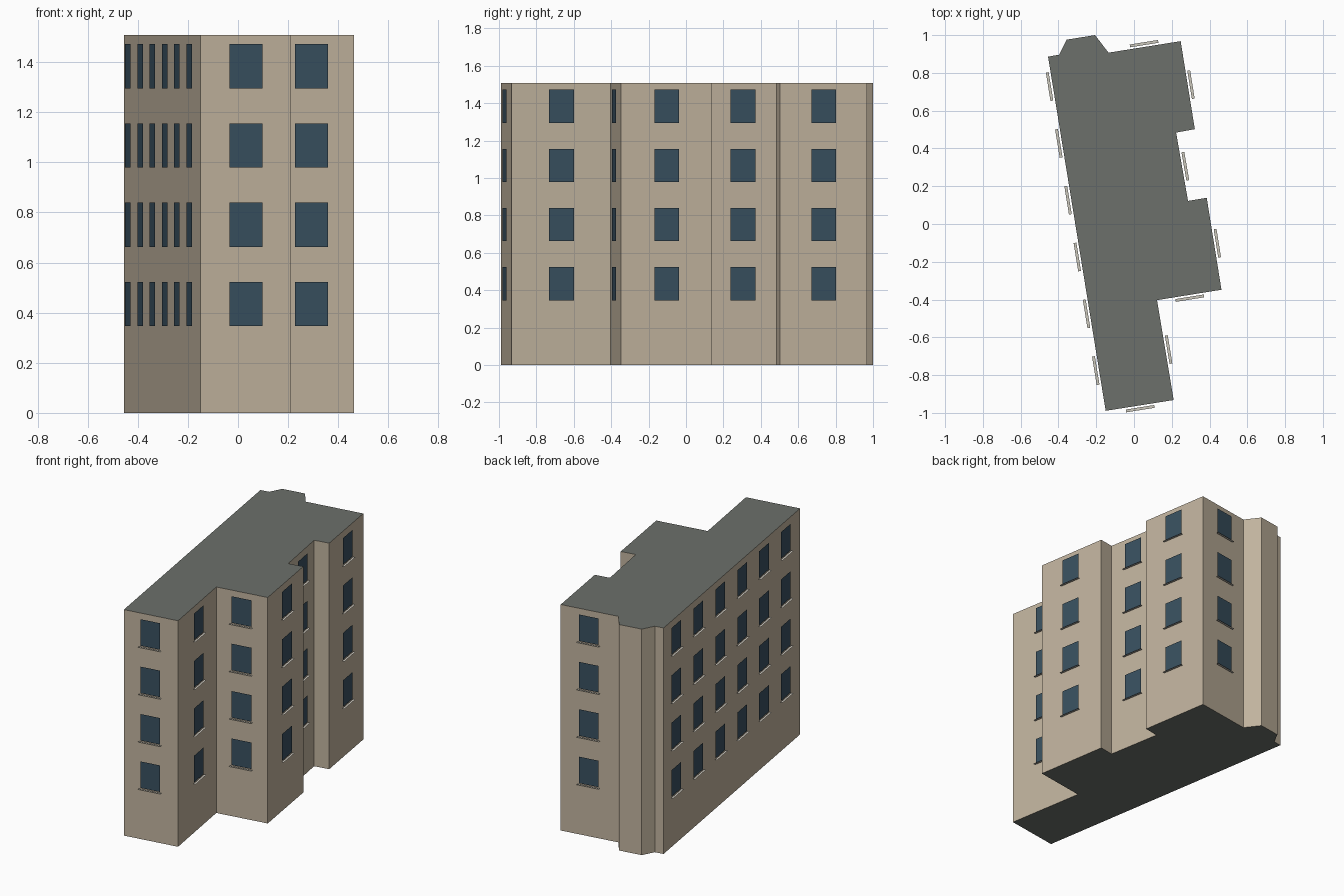
import bpy, bmesh
from mathutils import Vector

if "Cube" in bpy.data.objects:
    bpy.data.objects.remove(bpy.data.objects["Cube"])

HEIGHT = 1.508
WIN_W, WIN_H = 0.134, 0.177
SILL_W = 0.152
FLOORS = [0.346 + 0.3163 * i for i in range(4)]


def material(name, rgb):
    m = bpy.data.materials.new(name)
    m.diffuse_color = (*rgb, 1)
    m.use_nodes = True
    m.node_tree.nodes["Principled BSDF"].inputs["Base Color"].default_value = m.diffuse_color
    return m


WALL = material("wall_render", (0.53, 0.45, 0.34))
ROOF = material("roof_grey", (0.15, 0.16, 0.145))
GLASS = material("window_glass", (0.04, 0.08, 0.115))
SILL = material("sill_stone", (0.60, 0.57, 0.50))


def make_object(name, bm, mats):
    mesh = bpy.data.meshes.new(name)
    bm.to_mesh(mesh)
    bm.free()
    for m in mats:
        mesh.materials.append(m)
    ob = bpy.data.objects.new(name, mesh)
    bpy.context.collection.objects.link(ob)
    return ob


# Footprint, counter-clockwise from the north-west corner
PLAN = [(-0.455, 0.886), (-0.15, -0.989), (0.21, -0.932), (0.122, -0.403),
        (0.463, -0.348), (0.385, 0.139), (0.286, 0.122), (0.223, 0.484),
        (0.322, 0.502), (0.247, 0.968), (-0.135, 0.907), (-0.206, 1.0),
        (-0.356, 0.976), (-0.397, 0.896)]

# Building body: extruded footprint, grey roof and underside
bm = bmesh.new()
base = bm.faces.new([bm.verts.new((x, y, 0)) for x, y in PLAN])
ext = bmesh.ops.extrude_face_region(bm, geom=[base], use_keep_orig=True)
top = [v for v in ext["geom"] if isinstance(v, bmesh.types.BMVert)]
bmesh.ops.translate(bm, verts=top, vec=(0, 0, HEIGHT))
bmesh.ops.recalc_face_normals(bm, faces=bm.faces)
for f in bm.faces:
    f.material_index = 1 if abs(f.normal.z) > 0.5 else 0
make_object("building_body", bm, [WALL, ROOF])


def quad(bm, corners):
    bm.faces.new([bm.verts.new(c) for c in corners])


def window_column(name, wall, t):
    """Panes and sills on every floor, at fraction t along a wall."""
    a = Vector((*PLAN[wall], 0))
    b = Vector((*PLAN[wall + 1], 0))
    along = (b - a).normalized()
    out = along.cross(Vector((0, 0, 1)))
    mid = a.lerp(b, t)
    panes, sills = bmesh.new(), bmesh.new()
    for z in FLOORS:
        # flat pane held just off the wall
        p = mid + out * 0.010 + Vector((0, 0, z))
        w, h = along * WIN_W / 2, Vector((0, 0, WIN_H))
        quad(panes, [p - w, p + w, p + w + h, p - w + h])
        # thin flat ledge under the pane
        s = p - Vector((0, 0, 0.006))
        w, d = along * SILL_W / 2, out * 0.015
        quad(sills, [s - w, s - w + d, s + w + d, s + w])
    for f in sills.faces:
        f.normal_update()
        if f.normal.z < 0:
            f.normal_flip()
    make_object(name + "_panes", panes, [GLASS])
    make_object(name + "_sills", sills, [SILL])


# Long west wall: six window columns
for i in range(6):
    window_column(f"west_windows_{i + 1}", 0, 0.083 + 0.1604 * i)

# One centred column on each other main wall
for name, wall in [("south", 1), ("south_wing_side", 2), ("wing_front", 3),
                   ("wing_side", 4), ("recess", 6), ("north_wing_side", 8),
                   ("north", 9)]:
    window_column(name + "_windows", wall, 0.5)
